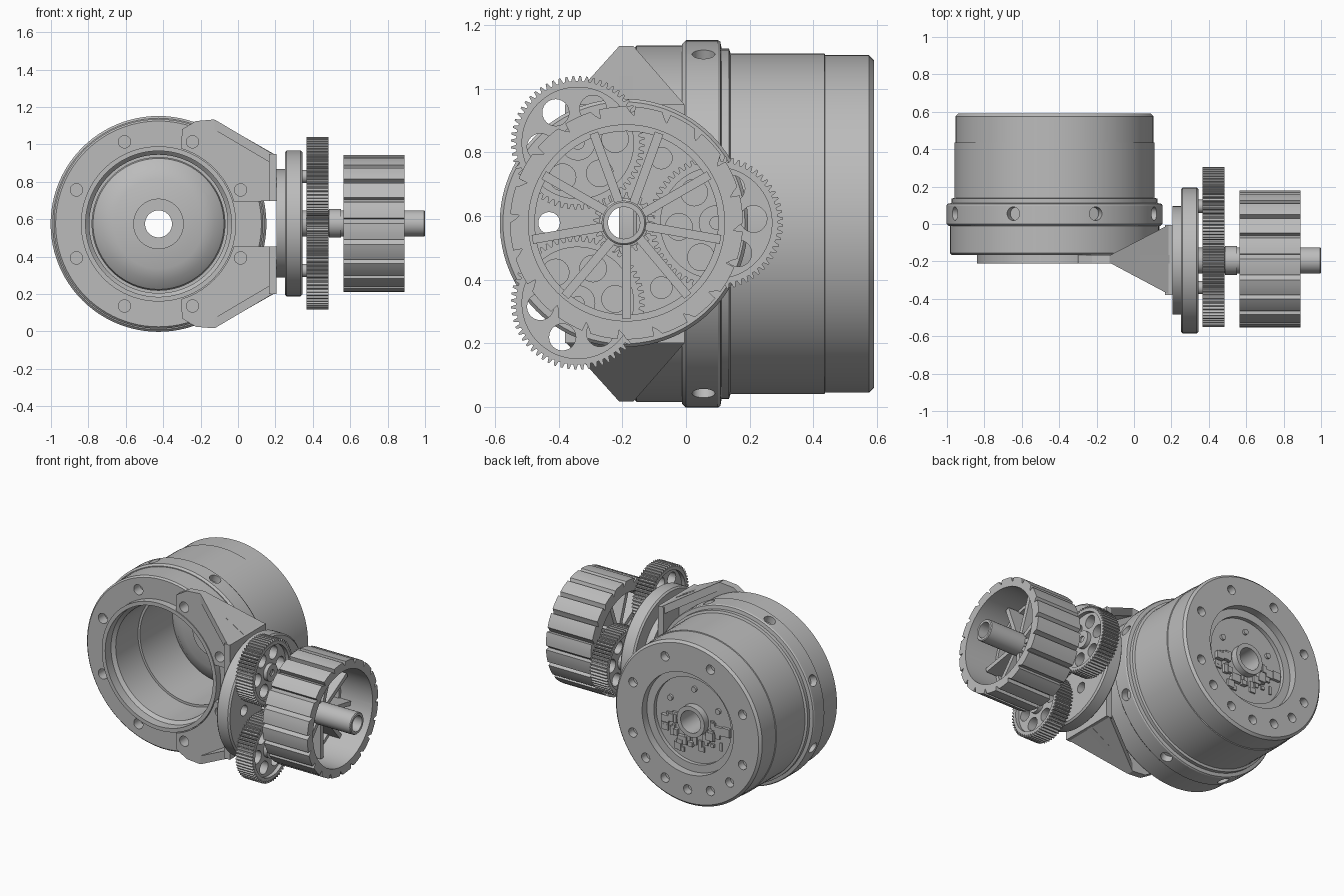
import bpy, bmesh, math, random
from math import pi, cos, sin, radians
from mathutils import Vector

if "Cube" in bpy.data.objects:
    bpy.data.objects.remove(bpy.data.objects["Cube"])

grey = bpy.data.materials.new("plain grey")
grey.use_nodes = True
grey.diffuse_color = (0.5, 0.5, 0.5, 1)
grey.node_tree.nodes["Principled BSDF"].inputs["Base Color"].default_value = (0.5, 0.5, 0.5, 1)

BODY = Vector((-0.425, 0, 0.575))     # main housing axis, along y
DRIVE = Vector((0, -0.195, 0.578))    # gear and drum axis, along x
DRUM = Vector((0, -0.187, 0.578))


def place(axis, a, b, t):
    return (t, a, b) if axis == "x" else (a, t, b)


def finish(name, bm, loc=(0, 0, 0)):
    bmesh.ops.recalc_face_normals(bm, faces=bm.faces[:])
    me = bpy.data.meshes.new(name)
    bm.to_mesh(me)
    bm.free()
    me.materials.append(grey)
    ob = bpy.data.objects.new(name, me)
    ob.location = loc
    bpy.context.collection.objects.link(ob)
    return ob


def lathe(name, profile, axis, loc, n=64):
    """Revolve a closed (radius, along) profile."""
    bm = bmesh.new()
    rings = [[bm.verts.new(place(axis, r * cos(2 * pi * i / n), r * sin(2 * pi * i / n), t))
              for i in range(n)] for r, t in profile]
    for k, ring in enumerate(rings):
        nxt = rings[(k + 1) % len(rings)]
        for i in range(n):
            j = (i + 1) % n
            bm.faces.new((ring[i], ring[j], nxt[j], nxt[i]))
    return finish(name, bm, loc)


def prism(name, outline, t0, t1, axis, loc):
    """Extrude a 2D outline along the axis."""
    bm = bmesh.new()
    ends = [[bm.verts.new(place(axis, a, b, t)) for a, b in outline] for t in (t0, t1)]
    for e in ends:
        bm.faces.new(e)
    n = len(outline)
    for i in range(n):
        j = (i + 1) % n
        bm.faces.new((ends[0][i], ends[0][j], ends[1][j], ends[1][i]))
    return finish(name, bm, loc)


def polar(r, deg):
    return (r * cos(radians(deg)), r * sin(radians(deg)))


def rod(name, r, t0, t1, axis, loc, at=(0, 0), n=24):
    pts = [(at[0] + p[0], at[1] + p[1]) for p in (polar(r, 360 * i / n) for i in range(n))]
    return prism(name, pts, t0, t1, axis, loc)


def hull(name, pts, loc=(0, 0, 0)):
    bm = bmesh.new()
    for p in pts:
        bm.verts.new(p)
    bmesh.ops.convex_hull(bm, input=bm.verts[:])
    return finish(name, bm, loc)


def box(name, lo, hi, loc=(0, 0, 0)):
    return hull(name, [(x, y, z) for x in (lo[0], hi[0]) for y in (lo[1], hi[1])
                       for z in (lo[2], hi[2])], loc)


def cut(ob, cutters):
    for c in cutters:
        m = ob.modifiers.new("cut", "BOOLEAN")
        m.operation, m.solver, m.object = "DIFFERENCE", "EXACT", c
        c.hide_render = True
    dg = bpy.context.evaluated_depsgraph_get()
    me = bpy.data.meshes.new_from_object(ob.evaluated_get(dg))
    ob.modifiers.clear()
    ob.data = me
    for c in cutters:
        bpy.data.objects.remove(c)


def bolt_holes(depth):
    return [rod("cutter", 0.033, -0.3, depth, "y", BODY, polar(0.475, 22.5 + 45 * k))
            for k in range(8)]


# Main housing: stepped shell, front bore, domed floor and rear recess
housing = lathe("main_housing", [
    (0.39, -0.21), (0.415, -0.21), (0.415, -0.165), (0.55, -0.165), (0.56, -0.155),
    (0.56, -0.012), (0.565, -0.012), (0.577, 0), (0.577, 0.1), (0.572, 0.108), (0.55, 0.112),
    (0.55, 0.135), (0.535, 0.14), (0.535, 0.435), (0.53, 0.437), (0.53, 0.575), (0.515, 0.59),
    (0.33, 0.59), (0.33, 0.54), (0.28, 0.54), (0.28, 0.515), (0.1, 0.515), (0.1, 0.56),
    (0.072, 0.56), (0.072, 0.33), (0.135, 0.33), (0.135, 0.36), (0.24, 0.37), (0.3, 0.39),
    (0.35, 0.43), (0.355, 0.45), (0.355, 0.1), (0.37, 0.1), (0.37, -0.13), (0.39, -0.15)],
    "y", BODY, 96)
cutters = bolt_holes(-0.1)
for k in range(8):
    hole = rod("cutter", 0.036, 0.53, 0.65, "x", BODY + Vector((0, 0.055, 0)))
    hole.rotation_euler.y = radians(22.5 + 45 * k)
    cutters.append(hole)
for deg in [22.5 + 45 * k for k in range(8)] + [-90, -45, -135]:
    cutters.append(rod("cutter", 0.03, 0.54, 0.7, "y", BODY, polar(0.43, deg)))
cut(housing, cutters)

# Circuit parts in the rear recess
random.seed(4)
for i in range(36):
    a, b = polar(random.uniform(0.13, 0.24), random.uniform(170, 370))
    w, h = random.uniform(0.008, 0.028), random.uniform(0.008, 0.028)
    box("circuit_chip", (a - w, 0.51, b - h), (a + w, 0.515 + random.uniform(0.008, 0.025), b + h), BODY)
for deg in (30, 90, 150):
    rod("circuit_screw", 0.018, 0.51, 0.53, "y", BODY, polar(0.2, deg), 12)

# Brackets: bolted plate, sloping triangular web and end pad, above and below
for side, s in (("upper", 1), ("lower", -1)):
    corners = [(0.125, 0.505), (0.2, 0.55), (0.295, 0.558), (0.615, 0.375), (0.615, 0.122)]
    arc = [polar(0.42, 16.5 + 56.5 * i / 16) for i in range(17)]
    plate = prism(side + "_bracket_plate", [(a, s * b) for a, b in corners + arc],
                  -0.21, -0.165, "y", BODY)
    cut(plate, bolt_holes(-0.1))
    web = [(x, y, s * (z - d)) for x, z, ys in ((0.3, 0.558, (-0.21, -0.165)),
                                                (0.61, 0.375, (-0.375, -0.005)))
           for y in ys for d in (0, 0.055)]
    hull(side + "_bracket_web", web, BODY)
    box(side + "_bracket_pad", (0.59, -0.38, s * 0.122), (0.632, -0.005, s * 0.375), BODY)

# Gear carrier disc
carrier = lathe("gear_carrier", [
    (0.05, 0.205), (0.29, 0.205), (0.29, 0.25), (0.38, 0.25), (0.39, 0.26), (0.39, 0.335),
    (0.38, 0.345), (0.05, 0.345)], "x", DRIVE, 96)
cut(carrier, [rod("cutter", 0.034, 0.1, 0.5, "x", DRIVE, polar(0.235, d)) for d in (60, 180, 300)])


def toothed(teeth, root, tip):
    step = 360 / teeth
    return [polar(r, (k + f) * step) for k in range(teeth)
            for r, f in ((root, 0), (root, 0.3), (tip, 0.52), (tip, 0.78))]


# Three planet gears sharing one mesh, each on a pin
gear = prism("planet_gear", toothed(60, 0.194, 0.21), 0.365, 0.485, "x", DRIVE)
cutters = [lathe("cutter", [(0.055, a), (0.175, a), (0.175, b), (0.055, b)], "x", DRIVE)
           for a, b in ((0.3, 0.39), (0.46, 0.55))]
cutters += [rod("cutter", 0.042, 0.2, 0.6, "x", DRIVE, polar(0.118, 60 * k + 6)) for k in range(6)]
cutters.append(rod("cutter", 0.02, 0.2, 0.6, "x", DRIVE))
cut(gear, cutters)
for k in range(3):
    g = gear if k == 0 else gear.copy()
    if k:
        bpy.context.collection.objects.link(g)
    a, b = polar(0.29, 120 * k)
    g.location = DRIVE + Vector((0, a, b))
    g.rotation_euler.x = radians(120 * k)
    rod("planet_pin", 0.035, 0.34, 0.475, "x", g.location)

# Sun gear and hollow shaft
sun = prism("sun_gear", toothed(24, 0.08, 0.096), 0.365, 0.485, "x", DRIVE)
cut(sun, [rod("cutter", 0.06, 0.3, 0.6, "x", DRIVE)])
lathe("drive_shaft", [(0.05, 0.345), (0.07, 0.345), (0.07, 0.485), (0.077, 0.487), (0.077, 0.55),
                      (0.07, 0.552), (0.07, 0.995), (0.065, 1.0), (0.05, 1.0)], "x", DRIVE, 48)

# Drum with sawtooth grooves, stepped bore and spokes
count = 20
outline = []
for k in range(count):
    base = 360 / count * k
    outline += [polar(0.366, base + 18 * f) for f in (0, 0.2, 0.4, 0.6, 0.76)]
    outline += [polar(0.337, base + 14), polar(0.352, base + 16.5)]
drum = prism("grooved_drum", outline, 0.565, 0.89, "x", DRUM)
cut(drum, [rod("cutter", 0.288, 0.5, 1, "x", DRUM, n=96),
           rod("cutter", 0.308, 0.66, 1, "x", DRUM, n=96)])
for k in range(9):
    spoke = box("drum_spoke", (0.62, 0.062, -0.014), (0.74, 0.3, 0.014), DRUM)
    spoke.rotation_euler.x = radians(40 * k - 90)

# Smooth round surfaces, keep edges crisp
for ob in bpy.context.view_layer.objects:
    ob.select_set(ob.type == "MESH" and len(ob.data.materials) > 0 and ob.data.materials[0] == grey)
bpy.context.view_layer.objects.active = housing
bpy.ops.object.shade_smooth_by_angle(angle=radians(25))
